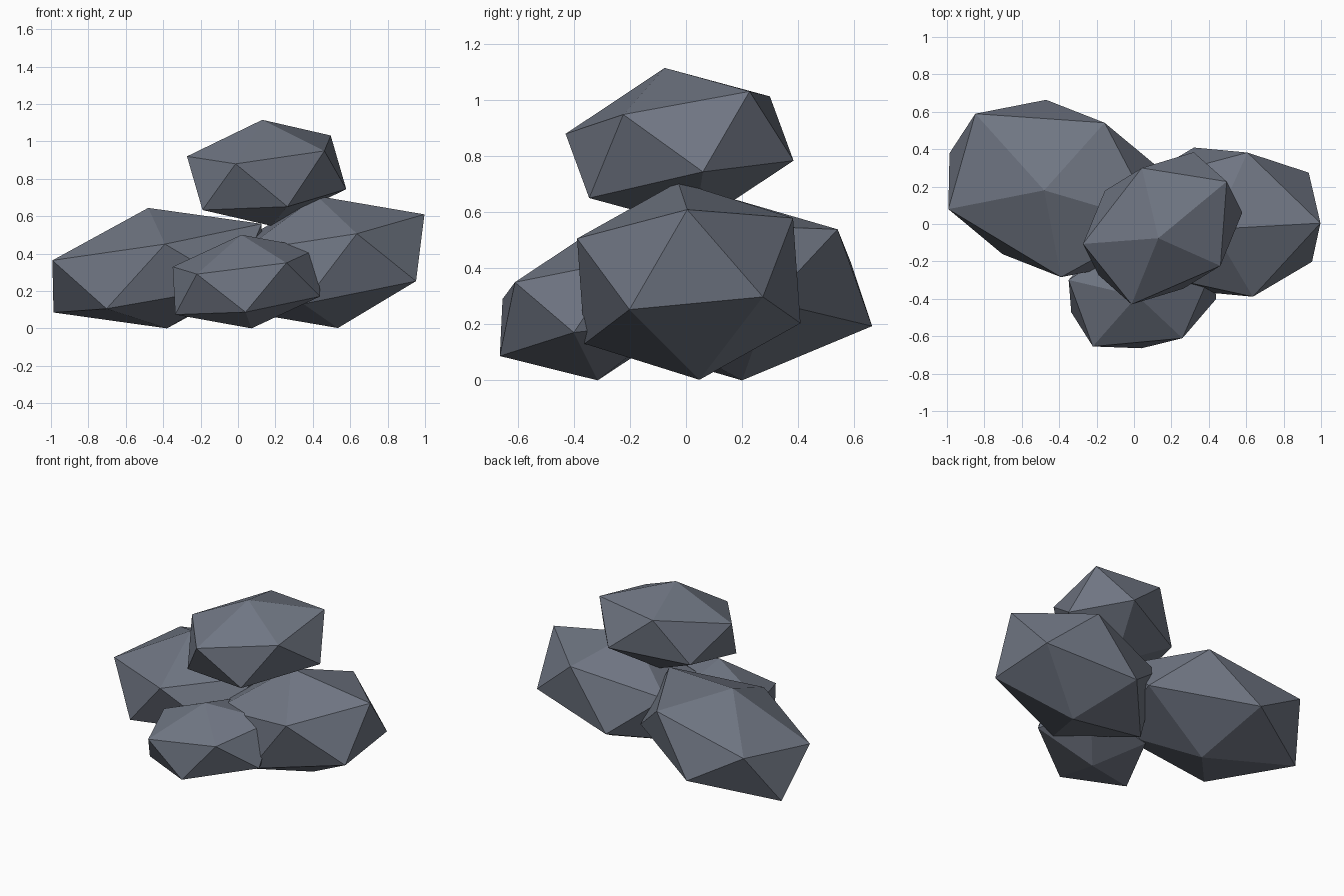
import bpy
import bmesh
from mathutils import Matrix, Vector

default = bpy.data.objects.get("Cube")
if default:
    bpy.data.objects.remove(default, do_unlink=True)

# Slate grey stone
stone = bpy.data.materials.new("slate_grey")
stone.use_nodes = True
colour = (0.16, 0.18, 0.225, 1.0)
stone.diffuse_color = colour
bsdf = next(n for n in stone.node_tree.nodes if n.type == 'BSDF_PRINCIPLED')
bsdf.inputs["Base Color"].default_value = colour
bsdf.inputs["Roughness"].default_value = 0.9


def rock(name, centre, x_axis, y_axis, z_axis):
    """Low-poly boulder: an icosahedron stretched along three tilted half-axes."""
    shape = Matrix((x_axis, y_axis, z_axis)).transposed().to_4x4()
    bm = bmesh.new()
    bmesh.ops.create_icosphere(bm, subdivisions=1, radius=1.0)
    bm.transform(shape)
    bmesh.ops.recalc_face_normals(bm, faces=bm.faces)
    mesh = bpy.data.meshes.new(name)
    bm.to_mesh(mesh)
    bm.free()
    mesh.materials.append(stone)
    obj = bpy.data.objects.new(name, mesh)
    obj.location = Vector(centre)
    bpy.context.collection.objects.link(obj)
    return obj


# Three boulders on the ground
rock("right_rock", (-0.43, 0.19, 0.322),
     (0.647, -0.206, 0.104), (0.137, 0.485, 0.052), (-0.05, -0.01, 0.322))
rock("left_rock", (0.478, 0.01, 0.355),
     (0.608, 0.013, 0.108), (-0.017, 0.453, 0.043), (-0.056, -0.038, 0.353))
rock("front_rock", (0.045, -0.35, 0.25),
     (0.439, 0.154, 0.072), (-0.123, 0.338, 0.037), (-0.027, -0.035, 0.25))

# Boulder resting on the pile
rock("top_rock", (0.153, -0.023, 0.832),
     (0.357, -0.198, -0.011), (0.299, 0.386, 0.089), (-0.023, -0.053, 0.283))
